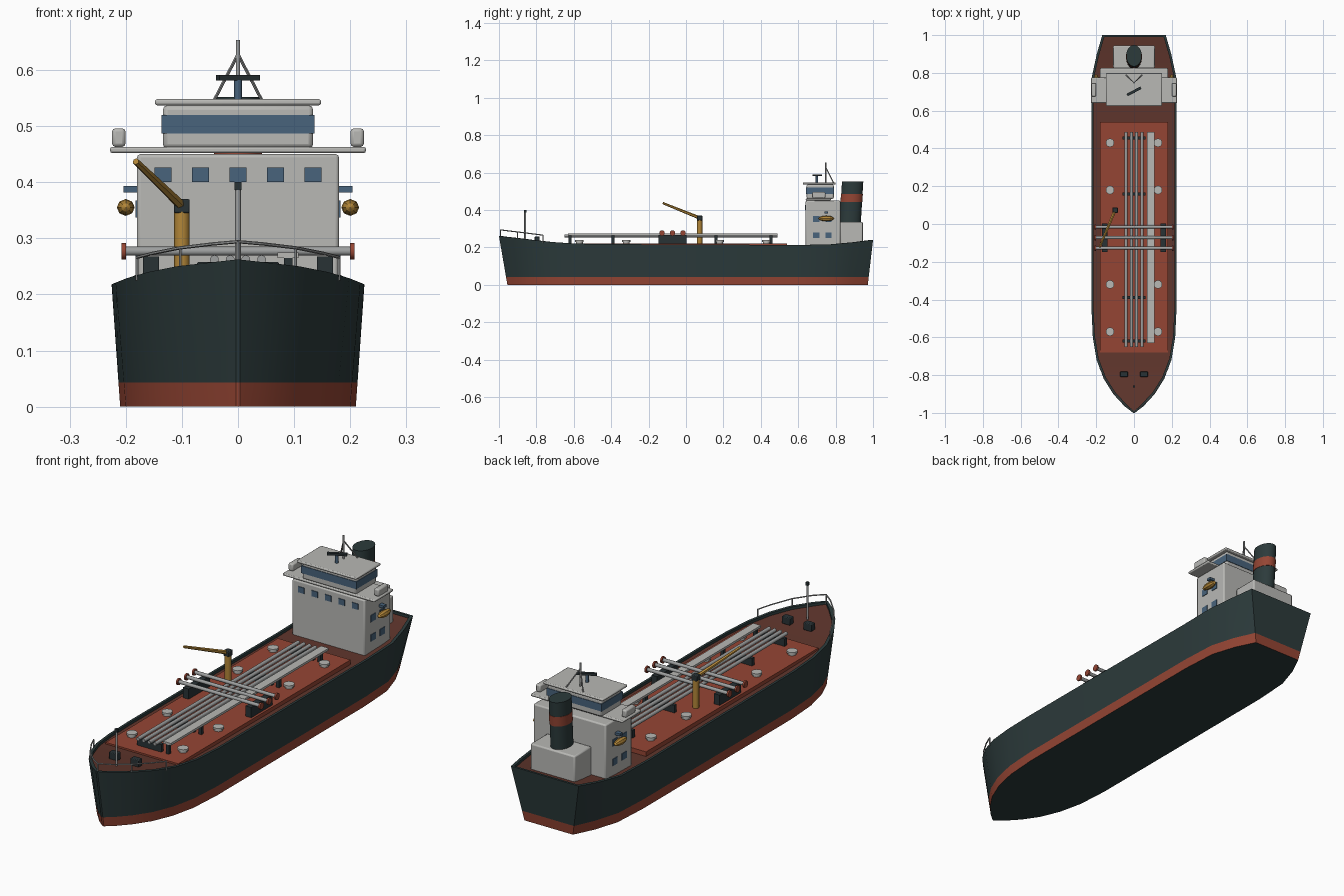
import bpy, bmesh, math
from mathutils import Vector

if "Cube" in bpy.data.objects:
    bpy.data.objects.remove(bpy.data.objects["Cube"])


def material(name, r, g, b):
    m = bpy.data.materials.new(name)
    m.diffuse_color = (r, g, b, 1)
    m.use_nodes = True
    m.node_tree.nodes["Principled BSDF"].inputs["Base Color"].default_value = m.diffuse_color
    return m


HULL = material("dark green hull", 0.025, 0.043, 0.044)
RED = material("red oxide", 0.30, 0.06, 0.034)
DECK = material("brown deck", 0.115, 0.036, 0.025)
WHITE = material("pale grey paint", 0.48, 0.48, 0.46)
STEEL = material("steel grey", 0.34, 0.35, 0.35)
GLASS = material("blue glass", 0.065, 0.125, 0.20)
OCHRE = material("ochre yellow", 0.45, 0.24, 0.04)
DARK = material("dark fittings", 0.022, 0.032, 0.036)


def finish(name, bm, mats):
    bmesh.ops.recalc_face_normals(bm, faces=bm.faces)
    me = bpy.data.meshes.new(name)
    bm.to_mesh(me)
    bm.free()
    for m in mats:
        me.materials.append(m)
    ob = bpy.data.objects.new(name, me)
    bpy.context.collection.objects.link(ob)
    return ob


def smooth(ob, angle=35):
    bpy.ops.object.select_all(action='DESELECT')
    ob.select_set(True)
    bpy.context.view_layer.objects.active = ob
    bpy.ops.object.shade_smooth_by_angle(angle=math.radians(angle))


def box(name, x0, x1, y0, y1, z0, z1, mat, bevel=0, turn=0):
    bm = bmesh.new()
    bmesh.ops.create_cube(bm, size=1)
    for v in bm.verts:
        v.co = (v.co.x * (x1 - x0), v.co.y * (y1 - y0), v.co.z * (z1 - z0))
    ob = finish(name, bm, [mat])
    ob.location = ((x0 + x1) / 2, (y0 + y1) / 2, (z0 + z1) / 2)
    ob.rotation_euler.z = turn
    if bevel:
        mod = ob.modifiers.new("soft edges", 'BEVEL')
        mod.width, mod.segments = bevel, 2
        smooth(ob)
    return ob


def rod(name, a, b, r, mat, sides=8, r2=None):
    a, b = Vector(a), Vector(b)
    bm = bmesh.new()
    bmesh.ops.create_cone(bm, cap_ends=True, segments=sides, radius1=r,
                          radius2=r if r2 is None else r2, depth=(b - a).length)
    ob = finish(name, bm, [mat])
    ob.location = (a + b) / 2
    ob.rotation_mode = 'QUATERNION'
    ob.rotation_quaternion = (b - a).to_track_quat('Z', 'Y')
    smooth(ob, 50)
    return ob


# Hull stations: y at top, y at keel, half width at top, half width at keel, sheer
stations = [(-1.0, -.955, .004, .004, .262), (-.965, -.925, .05, .04, .257),
            (-.90, -.87, .11, .09, .250), (-.82, -.80, .16, .137, .240),
            (-.72, -.71, .198, .175, .229), (-.60, -.60, .218, .20, .221),
            (-.45, -.45, .225, .21, .218), (.10, .10, .225, .21, .216),
            (.60, .60, .225, .21, .213), (.78, .77, .223, .20, .217),
            (.90, .88, .197, .165, .228), (1.0, .972, .168, .12, .241)]
BAND = 0.043


# Hull: lofted closed section with a waterline band, low bulwark and sunken deck
def build_hull():
    bm = bmesh.new()
    rings = []
    for yt, yb, wt, wb, z in stations:
        f = BAND / z
        wi, yi = max(wt - .011, .001), yt * .99
        half = [(wi, yi, z - .012), (wi, yi, z), (wt, yt, z),
                (wb + (wt - wb) * f, yb + (yt - yb) * f, BAND), (wb, yb, 0)]
        pts = [(-x, y, h) for x, y, h in half] + half[::-1]
        rings.append([bm.verts.new(p) for p in pts])
    for r0, r1 in zip(rings, rings[1:]):
        for i in range(10):
            j = (i + 1) % 10
            face = bm.faces.new((r0[i], r0[j], r1[j], r1[i]))
            face.material_index = {3: 1, 5: 1, 9: 2}.get(i, 0)
    for r in (rings[0], rings[-1]):
        for i in range(4):
            face = bm.faces.new((r[i], r[i + 1], r[8 - i], r[9 - i]))
            face.material_index = 1 if i == 3 else 0
    smooth(finish("hull", bm, [HULL, RED, DECK]), 25)


build_hull()
box("cargo_deck", -.18, .18, -.68, .54, .195, .222, RED)

# Accommodation block, bridge wings and wheelhouse
box("deck_house", -.18, .18, .64, .825, .19, .45, WHITE, .006)
box("bridge_wing_deck", -.228, .228, .64, .775, .452, .463, WHITE, .004)
box("wheelhouse", -.134, .134, .645, .79, .46, .537, WHITE, .008)
box("wheelhouse_windows", -.1365, .1365, .6425, .7925, .487, .52, GLASS)
box("wheelhouse_roof", -.148, .148, .625, .80, .537, .548, WHITE, .004)
for i in range(5):
    x = (i - 2) * .0667
    box("front_window", x - .015, x + .015, .637, .643, .40, .426, GLASS)
for s in (-1, 1):
    box("wing_locker", s * .2125 - .012, s * .2125 + .012, .675, .745, .463, .496, WHITE, .006)
    for y in (.697, .762):
        for z in (.265, .352):
            box("side_window", s * .18 - .003, s * .18 + .003, y - .017, y + .017,
                z - .015, z + .015, GLASS)
    box("boat_davit", s * .191 - .013, s * .191 + .013, .74, .76, .382, .393, GLASS)
    # Lifeboat: faceted ellipsoid
    bm = bmesh.new()
    bmesh.ops.create_uvsphere(bm, u_segments=8, v_segments=6, radius=1)
    for v in bm.verts:
        v.co = (v.co.x * .016, v.co.z * .042, v.co.y * .015)
    finish("lifeboat", bm, [OCHRE]).location = (s * .2, .75, .355)

# Funnel: raked oval stack with a red band
box("funnel_base", -.11, .11, .825, .945, .20, .337, WHITE, .006)


def oval(name, z0, z1, grow, mat):
    bm = bmesh.new()
    bmesh.ops.create_cone(bm, cap_ends=True, segments=20, radius1=1, radius2=1, depth=1)
    for v in bm.verts:
        z = z0 if v.co.z < 0 else z1
        v.co = (v.co.x * (.041 + grow), v.co.y * (.057 + grow) + .878 + (z - .337) * .06, z)
    smooth(finish(name, bm, [mat]), 40)


oval("funnel", .33, .552, 0, HULL)
oval("funnel_band", .443, .487, .0015, RED)

# Roof mast with braces and radar
rod("signal_mast", (0, .748, .545), (0, .748, .653), .004, STEEL)
for s in (-1, 1):
    rod("mast_brace", (s * .042, .788, .547), (0, .748, .628), .003, STEEL, 6)
rod("radar_post", (0, .70, .545), (0, .70, .582), .007, GLASS)
box("radar_bar", -.041, .041, .695, .709, .581, .591, DARK, turn=math.radians(28))

# Lengthwise cargo pipes, walkway and their supports
for x in (-.042, -.014, .014, .042):
    rod("cargo_pipe", (x, -.65, .262), (x, .488, .262), .008, STEEL, 10)
box("walkway", .07, .108, -.63, .488, .265, .275, WHITE)
for y in (-.62, -.39, .16, .455):
    box("pipe_support", -.06, .06, y - .008, y + .008, .22, .256, DARK)
    box("walkway_leg", .082, .097, y - .008, y + .008, .22, .266, DARK)

# Crosswise manifold with end flanges and side stands
for y in (-.128, -.072, -.016):
    rod("manifold_pipe", (-.202, y, .277), (.202, y, .277), .008, STEEL, 10)
    for s in (-1, 1):
        rod("manifold_flange", (s * .2, y, .277), (s * .208, y, .277), .015, RED, 10)
for s in (-1, 1):
    box("manifold_stand", s * .155 - .014, s * .155 + .014, -.148, .003, .22, .268, DARK)

# Tank hatches
for s in (-1, 1):
    for y in (.43, .18, -.32, -.57):
        rod("hatch_neck", (s * .127, y, .22), (s * .127, y, .232), .018, WHITE, 10)
        rod("hatch_lid", (s * .127, y, .23), (s * .127, y, .239), .023, WHITE, 10)

# Deck crane
rod("crane_pillar", (-.10, .073, .22), (-.10, .073, .35), .014, OCHRE)
box("crane_head", -.114, -.086, .059, .087, .345, .370, DARK, .003)
rod("crane_jib", (-.10, .073, .358), (-.182, -.123, .437), .009, OCHRE, 6, .006)

# Foredeck fittings
rod("fore_mast", (0, -.86, .23), (0, -.86, .388), .005, STEEL)
box("fore_mast_lamp", -.006, .006, -.866, -.854, .386, .40, DARK)
for s in (-1, 1):
    box("winch", s * .053 - .02, s * .053 + .02, -.81, -.782, .225, .258, DARK, .003)

# Bow railing following the bulwark
side = [(.18, -.765, .233), (.153, -.82, .24), (.103, -.90, .25), (.045, -.96, .257)]
path = [(-x, y, z) for x, y, z in side] + [(0, -.992, .261)] + side[::-1]
posts = [Vector(p) for p in path]
tops = [p + Vector((0, 0, .033)) for p in posts]
for a, b in zip(tops, tops[1:]):
    rod("bow_rail", a, b, .003, STEEL, 6)
for i in (0, 2, 4, 6, 8):
    rod("rail_post", posts[i] - Vector((0, 0, .008)), tops[i], .0028, STEEL, 6)
